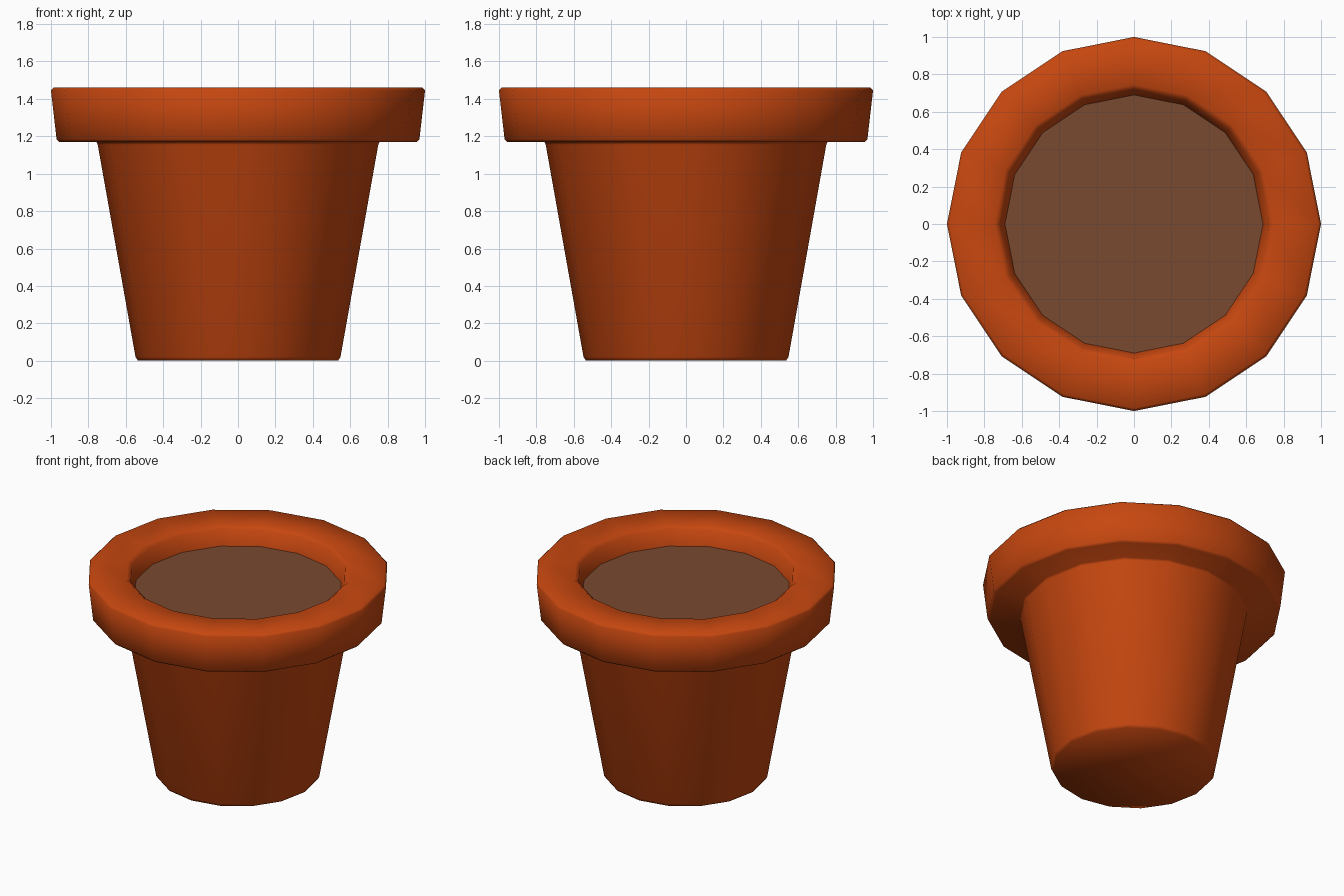
import bpy, bmesh, math

if "Cube" in bpy.data.objects:
    bpy.data.objects.remove(bpy.data.objects["Cube"])

SIDES = 16


def material(name, rgb):
    m = bpy.data.materials.new(name)
    m.diffuse_color = (*rgb, 1.0)
    m.use_nodes = True
    m.node_tree.nodes["Principled BSDF"].inputs["Base Color"].default_value = m.diffuse_color
    return m


def lathe(name, profile, mat, cap_start=False):
    """Revolve (radius, z) points around z; optionally close the first ring."""
    bm = bmesh.new()
    rings = []
    for r, z in profile:
        rings.append([bm.verts.new((r * math.cos(2 * math.pi * i / SIDES),
                                    r * math.sin(2 * math.pi * i / SIDES), z))
                      for i in range(SIDES)])
    for a, b in zip(rings, rings[1:]):
        for i in range(SIDES):
            j = (i + 1) % SIDES
            bm.faces.new((a[i], a[j], b[j], b[i]))
    if cap_start:
        bm.faces.new(rings[0][::-1])
    for f in bm.faces:
        f.smooth = True
    mesh = bpy.data.meshes.new(name)
    bm.to_mesh(mesh)
    bm.free()
    mesh.materials.append(mat)
    obj = bpy.data.objects.new(name, mesh)
    bpy.context.collection.objects.link(obj)
    return obj


terracotta = material("terracotta", (0.57, 0.063, 0.005))
soil_brown = material("soil brown", (0.19, 0.068, 0.030))

# Pot: bevelled base, tapered wall, overhanging rim, inner lip down to the soil
SOIL_Z = 1.33
lathe("pot", [
    (0.535, 0.0), (0.548, 0.02),
    (0.75, 1.155), (0.757, 1.17),
    (0.955, 1.17), (0.97, 1.185),
    (1.0, 1.445), (0.985, 1.46),
    (0.745, 1.46), (0.718, 1.44),
    (0.69, SOIL_Z),
], terracotta, cap_start=True)

# Soil: flat disc inside the rim
bpy.ops.mesh.primitive_circle_add(vertices=SIDES, radius=0.69, fill_type='NGON',
                                  location=(0, 0, SOIL_Z), rotation=(0, 0, math.pi / 2))
soil = bpy.context.object
soil.name = "soil"
soil.data.materials.append(soil_brown)
